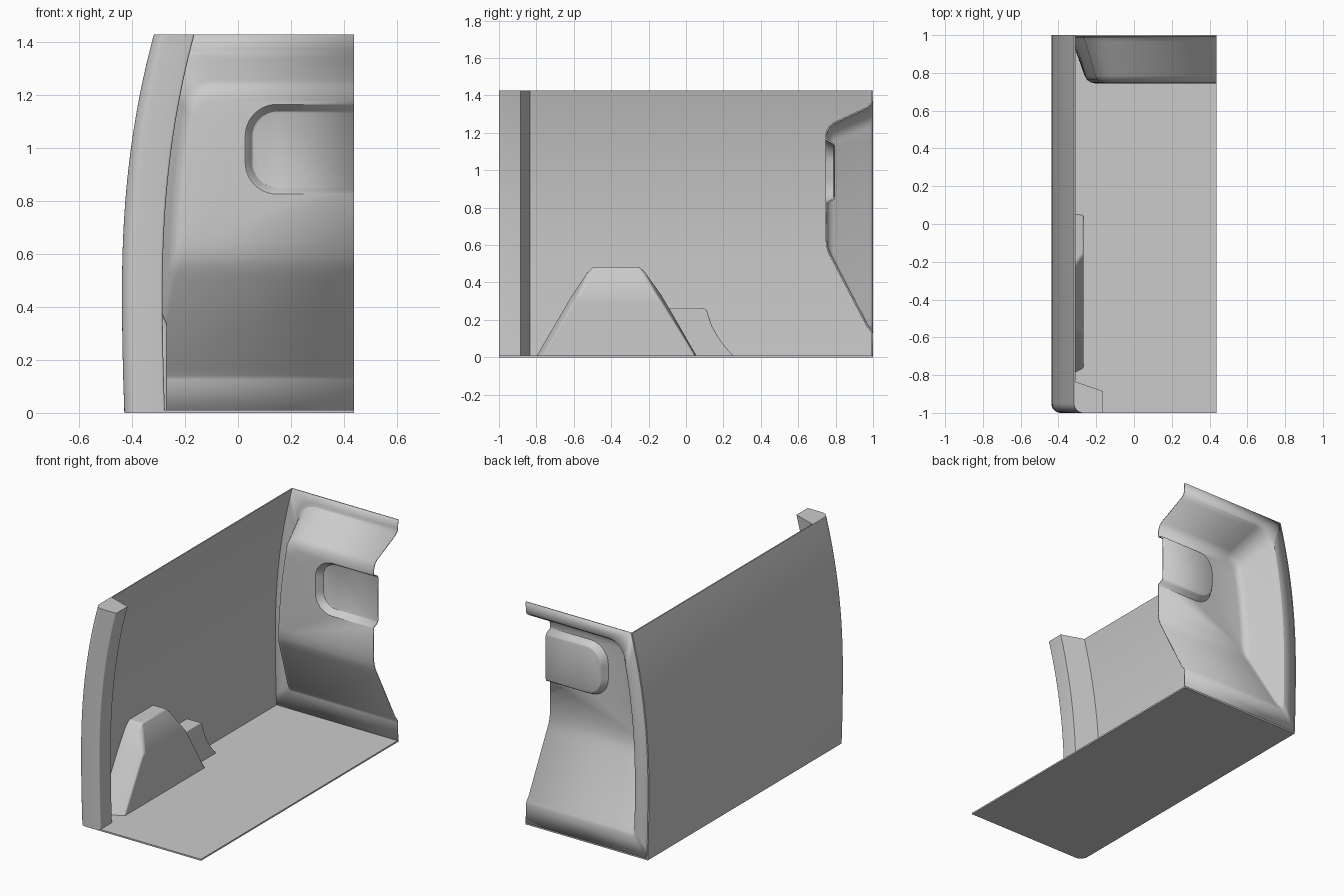
import bpy, bmesh, math

if "Cube" in bpy.data.objects:
    bpy.data.objects.remove(bpy.data.objects["Cube"])

H, XR, T = 1.427, 0.4375, 0.008      # height, cut plane on the right, sheet thickness


def wall(z):
    """x of the outer skin of the curved side at height z"""
    if z > 0.45:
        return -0.4375 + 0.12 * ((z - 0.45) / (H - 0.45)) ** 2.2
    return -0.4375 + 0.009 * ((0.45 - z) / 0.45) ** 2


def arc(cx, cy, r, a0, a1, n=8):
    return [(cx + r * math.cos(math.radians(a0 + (a1 - a0) * i / n)),
             cy + r * math.sin(math.radians(a0 + (a1 - a0) * i / n))) for i in range(n + 1)]


def loft(name, rings, closed=True, cap_start=True, bevel=0, solid=0):
    """skin a stack of equal-length point rings"""
    bm = bmesh.new()
    vs = [[bm.verts.new(p) for p in r] for r in rings]
    n = len(rings[0])
    for a, b in zip(vs, vs[1:]):
        for i in range(n if closed else n - 1):
            j = (i + 1) % n
            bm.faces.new((a[i], a[j], b[j], b[i]))
    if cap_start:
        bm.faces.new(vs[0][::-1])
    bm.faces.new(vs[-1])
    bmesh.ops.remove_doubles(bm, verts=bm.verts, dist=1e-5)
    if closed:
        bmesh.ops.recalc_face_normals(bm, faces=bm.faces)
    me = bpy.data.meshes.new(name)
    bm.to_mesh(me)
    bm.free()
    ob = bpy.data.objects.new(name, me)
    bpy.context.collection.objects.link(ob)
    if solid:
        m = ob.modifiers.new("thickness", 'SOLIDIFY')
        m.thickness = solid
    if bevel:
        m = ob.modifiers.new("round", 'BEVEL')
        m.width, m.segments, m.limit_method, m.angle_limit = bevel, 3, 'ANGLE', math.radians(25)
    bpy.ops.object.select_all(action='DESELECT')
    ob.select_set(True)
    bpy.context.view_layer.objects.active = ob
    bpy.ops.object.shade_smooth_by_angle(angle=math.radians(30))
    return ob


# Floor plate with one rounded front corner
fx = wall(0) + 0.001
plan = [(XR, -1), (XR, 1), (fx, 1)] + arc(fx + 0.05, -0.95, 0.05, 180, 270)
loft("floor", [[(x, y, z) for x, y in plan] for z in (0, 0.01)])

# Curved side skin and front pillar: one plan section swept up the wall curve
section = ([(0, 1)] + arc(0.05, -0.95, 0.05, 180, 270) + arc(0.145, -0.992, 0.008, 270, 360, 4)
           + [(0.153, -0.885), (T, -0.835), (T, 1)])
levels = [H * i / 36 for i in range(37)]
loft("side_wall_and_pillar", [[(wall(z) + u, y, z) for u, y in section] for z in levels])


# Back panel: nested outlines, open at the cut plane
def outline(left, top, bottom, rt, rb, y):
    pts = [(XR, top)]
    pts += arc(left(top - rt) + rt, top - rt, rt, 90, 180, 10)
    z0, z1 = top - rt, bottom + rb
    pts += [(left(z0 + (z1 - z0) * i / 20), z0 + (z1 - z0) * i / 20) for i in range(1, 20)]
    pts += arc(left(z1) + rb, z1, rb, 180, 270, 10)
    pts.append((XR, bottom))
    return [(x, y, z) for x, z in pts]


def beside_wall(d):
    return lambda z: wall(z) + d


def upright(x):
    return lambda z: x


Y = 1 - T
bulge = [(0.001, H, 0, 0, 0, Y), (0.09, 1.372, 0.125, 0.13, 0.02, Y),
         (0.10, 1.355, 0.14, 0.13, 0.02, 0.986), (0.11, 1.338, 0.165, 0.13, 0.02, 0.965),
         (0.175, 1.255, 0.51, 0.11, 0.03, 0.785), (0.188, 1.236, 0.55, 0.10, 0.03, 0.763),
         (0.205, 1.21, 0.59, 0.09, 0.03, 0.750), (0.225, 1.18, 0.64, 0.08, 0.03, 0.745)]
pocket = [(0.027, 1.164, 0.825, 0.12, 0.12, 0.745), (0.032, 1.160, 0.830, 0.115, 0.115, 0.749),
          (0.049, 1.142, 0.846, 0.10, 0.10, 0.782), (0.054, 1.137, 0.851, 0.095, 0.095, 0.788),
          (0.060, 1.131, 0.857, 0.09, 0.09, 0.790)]
rings = [outline(beside_wall(d), *r) for d, *r in bulge]
rings += [outline(upright(x), *r) for x, *r in pocket]
loft("back_panel", rings, closed=False, cap_start=False, solid=T)

# Wheel arch: full profile at the wall, drawn in to a lower inner face
full = [(-0.80, 0.005), (-0.61, 0.33), (-0.53, 0.45), (-0.495, 0.483),
        (-0.25, 0.483), (-0.22, 0.455), (-0.13, 0.33), (0.057, 0.005)]
inner = [(-0.765, 0.005), (-0.60, 0.295), (-0.585, 0.32), (-0.565, 0.335),
         (-0.165, 0.335), (-0.145, 0.32), (-0.13, 0.295), (0.05, 0.005)]
loft("wheel_arch", [[(x, y, z) for y, z in p]
                    for x, p in ((-0.43, full), (-0.335, full), (-0.267, inner))], bevel=0.012)

# Small box behind the arch with a swept rear edge
box = [(-0.25, 0.005), (-0.25, 0.263), (0.095, 0.263), (0.112, 0.25), (0.122, 0.215),
       (0.14, 0.165), (0.17, 0.11), (0.21, 0.055), (0.255, 0.005)]
loft("side_box", [[(x, y, z) for y, z in box] for x in (-0.43, -0.33)], bevel=0.006)
